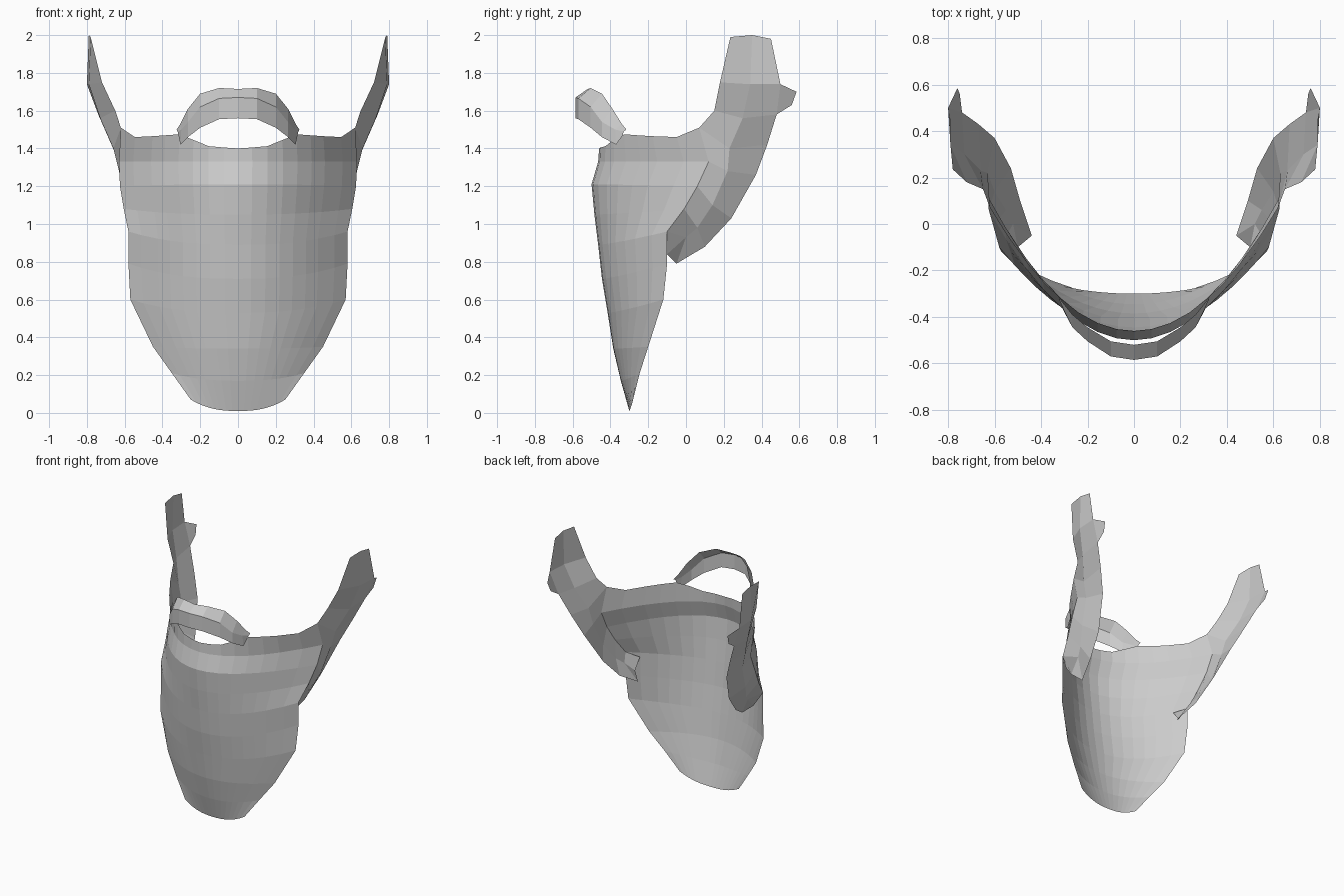
import bpy


def mirrored(name, verts, faces):
    """Right-hand half mesh, mirrored across x = 0."""
    me = bpy.data.meshes.new(name)
    me.from_pydata(verts, [], faces)
    me.update()
    ob = bpy.data.objects.new(name, me)
    bpy.context.collection.objects.link(ob)
    mod = ob.modifiers.new("mirror", 'MIRROR')
    mod.use_clip = True
    mod.merge_threshold = 0.001
    return ob


def sheet(rows):
    """Quads between rows listed top to bottom, each with equal point counts."""
    n = len(rows[0])
    verts = [p for r in rows for p in r]
    faces = [(i * n + j, (i + 1) * n + j, (i + 1) * n + j + 1, i * n + j + 1)
             for i in range(len(rows) - 1) for j in range(n - 1)]
    return verts, faces


def lerp_table(table, x):
    for (a, fa), (b, fb) in zip(table, table[1:]):
        if x <= b:
            return fa + (fb - fa) * (x - a) / (b - a)
    return table[-1][1]


# Beard: each row runs from the centre line (y, z) to the cheek edge (x, y, z)
beard_rows = [
    ((-.46, 1.40), (.62, .07, 1.51)),
    ((-.465, 1.33), (.63, .12, 1.33)),
    ((-.50, 1.21), (.625, .06, 1.20)),
    ((-.485, 1.05), (.605, -.01, 1.08)),
    ((-.465, .89), (.58, -.10, .96)),
    ((-.445, .71), (.58, -.10, .79)),
    ((-.415, .53), (.57, -.12, .60)),
    ((-.385, .34), (.45, -.20, .35)),
    ((-.345, .17), (.35, -.245, .21)),
    ((-.30, .01), (.25, -.28, .07)),
]
lip_line = [(0, 1.40), (.15, 1.41), (.31, 1.475), (.45, 1.465), (.55, 1.46), (.62, 1.51)]
fractions = [0, .12, .25, .38, .5, .62, .73, .88, 1]
rows = []
for k, ((yc, zc), (xe, ye, ze)) in enumerate(beard_rows):
    row = []
    for t in fractions:
        z = lerp_table(lip_line, xe * t) if k == 0 else zc + (ze - zc) * t ** 2.5
        row.append((xe * t, yc + (ye - yc) * t * t, z))
    rows.append(row)
mirrored("beard", *sheet(rows))

# Sideburns: front edge, crease and back edge, folding in under the jaw
verts, faces = sheet([
    [(.78, .235, 1.99), (.79, .35, 2.0), (.79, .45, 1.98)],
    [(.72, .18, 1.75), (.79, .34, 1.74), (.80, .50, 1.74)],
    [(.65, .15, 1.60), (.73, .30, 1.56), (.74, .48, 1.58)],
    [(.62, .07, 1.51), (.66, .23, 1.40), (.67, .43, 1.42)],
    [(.63, .12, 1.33), (.63, .22, 1.28), (.60, .37, 1.26)],
    [(.625, .06, 1.20), (.60, .14, 1.10), (.53, .24, 1.03)],
    [(.605, -.01, 1.08), (.55, .06, .98), (.49, .10, .88)],
    [(.58, -.10, .96), (.52, 0, .93), (.44, -.05, .79)],
])
n = len(verts)
# Tab behind the ear and the tuck at the jaw
verts += [(.76, .585, 1.70), (.75, .56, 1.63), (.50, -.10, .84), (.50, -.16, .92)]
faces += [(5, 8, n + 1, n), (22, n + 2, 23), (21, n + 3, n + 2, 22)]
mirrored("sideburns", verts, faces)

# Moustache: arched band standing forward of the lip
columns = [
    [(0, -.52, 1.715), (0, -.585, 1.67), (0, -.585, 1.56)],
    [(.10, -.505, 1.72), (.10, -.57, 1.665), (.10, -.57, 1.555)],
    [(.20, -.445, 1.69), (.20, -.505, 1.62), (.20, -.505, 1.51)],
    [(.265, -.39, 1.61), (.265, -.445, 1.54), (.265, -.445, 1.46)],
    [(.305, -.34, 1.53), (.30, -.375, 1.50), (.305, -.37, 1.42)],
    [(.325, -.315, 1.50), (.32, -.33, 1.49), (.315, -.335, 1.47)],
]
mirrored("moustache", *sheet(list(zip(*columns))))
